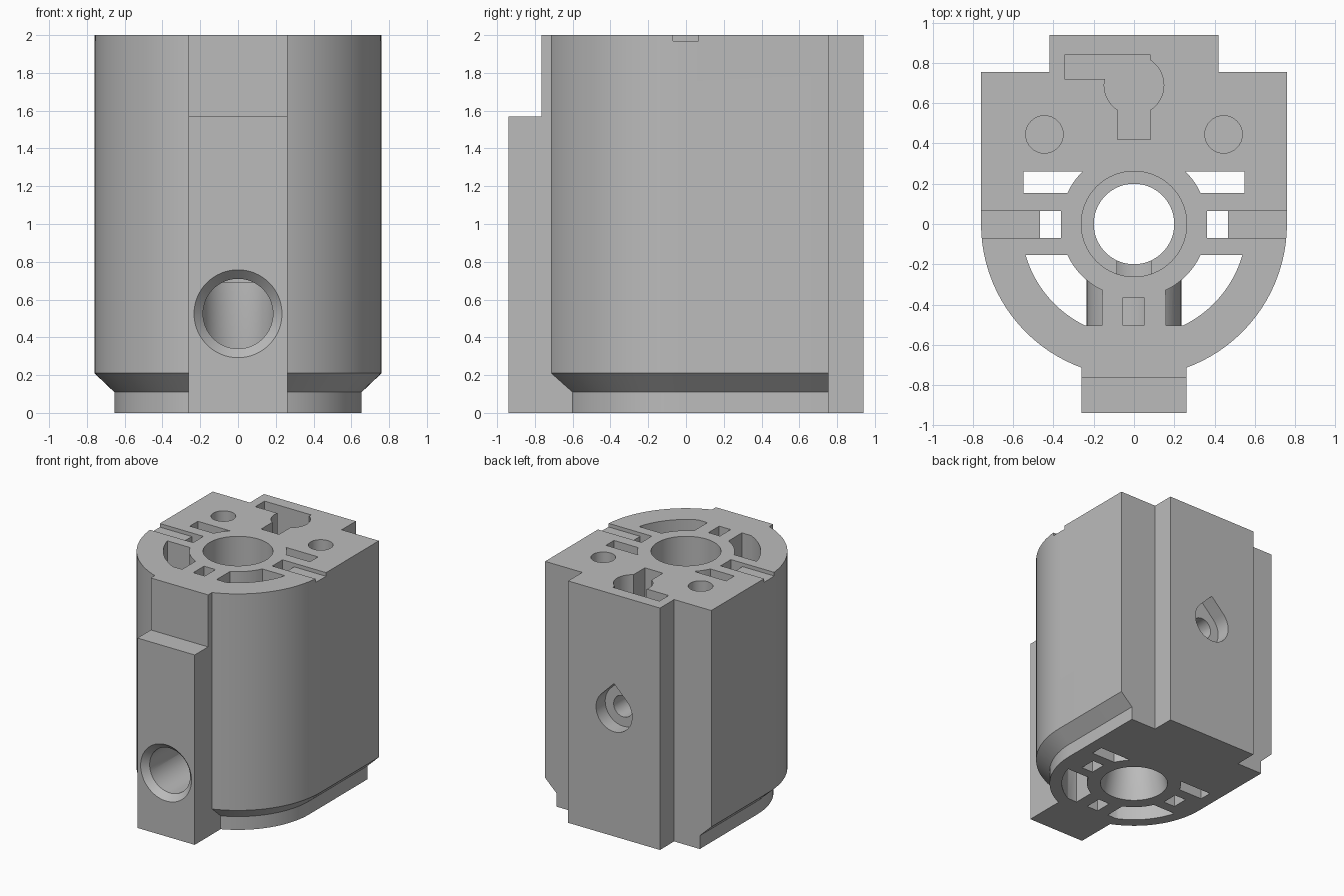
import bpy, bmesh
from math import sin, cos, asin, degrees, radians, pi

if "Cube" in bpy.data.objects:
    bpy.data.objects.remove(bpy.data.objects["Cube"], do_unlink=True)

mat = bpy.data.materials.new("plain grey")
mat.use_nodes = True
GREY = (0.5, 0.5, 0.5, 1)
mat.diffuse_color = GREY
mat.node_tree.nodes["Principled BSDF"].inputs["Base Color"].default_value = GREY


def arc(r, start, end, n=24, cx=0, cy=0):
    angles = [radians(start + (end - start) * i / n) for i in range(n + 1)]
    return [(cx + r * cos(a), cy + r * sin(a)) for a in angles]


def circle(r, cx=0, cy=0, n=64):
    return arc(r, 0, 360, n, cx, cy)[:-1]


def rect(x0, x1, y0, y1):
    return [(x0, y0), (x1, y0), (x1, y1), (x0, y1)]


def mirror(pts):
    return [(-x, y) for x, y in pts]


def loft(name, layers, axis="Z"):
    """Closed solid through (height, outline) layers along z or y."""
    bm = bmesh.new()
    rings = []
    for h, pts in layers:
        rings.append([bm.verts.new((x, y, h) if axis == "Z" else (x, h, y)) for x, y in pts])
    n = len(rings[0])
    bm.faces.new(rings[0])
    bm.faces.new(rings[-1])
    for a, b in zip(rings, rings[1:]):
        for i in range(n):
            j = (i + 1) % n
            bm.faces.new((a[i], a[j], b[j], b[i]))
    bmesh.ops.recalc_face_normals(bm, faces=bm.faces)
    mesh = bpy.data.meshes.new(name)
    bm.to_mesh(mesh)
    bm.free()
    mesh.materials.append(mat)
    ob = bpy.data.objects.new(name, mesh)
    bpy.context.collection.objects.link(ob)
    return ob


def prism(name, pts, lo, hi, axis="Z"):
    return loft(name, [(lo, pts), (hi, pts)], axis)


def combine(target, tool, operation):
    mod = target.modifiers.new("bool", "BOOLEAN")
    mod.operation, mod.solver, mod.object = operation, "EXACT", tool
    bpy.context.view_layer.objects.active = target
    bpy.ops.object.modifier_apply(modifier=mod.name)
    bpy.data.objects.remove(tool, do_unlink=True)


def add(tool):
    combine(housing, tool, "UNION")


def cut(tool):
    combine(housing, tool, "DIFFERENCE")


# Main body: square back, round front, stepped and chamfered foot
def body_outline(r):
    return [(-r, 0.755)] + arc(r, 180, 360, 48) + [(r, 0.755)]


housing = loft("housing", [(0, body_outline(0.655)), (0.11, body_outline(0.655)),
                           (0.21, body_outline(0.76)), (2, body_outline(0.76))])

# Back and front bosses
add(prism("back_boss", rect(-0.42, 0.42, 0.6, 0.94), 0, 2))
front_side = [(-0.94, 0), (-0.6, 0), (-0.6, 2), (-0.765, 2), (-0.765, 1.57), (-0.94, 1.57)]
boss = loft("front_boss", [(-0.262, front_side), (0.262, front_side)])
for v in boss.data.vertices:
    v.co = (v.co.z, v.co.x, v.co.y)
boss.data.flip_normals()
bm = bmesh.new()
bm.from_mesh(boss.data)
bmesh.ops.recalc_face_normals(bm, faces=bm.faces)
bm.to_mesh(boss.data)
bm.free()
add(boss)

# Through pockets around the central tube, on both sides
RING, OUTER = 0.365, 0.56


def at(y, r):
    return degrees(asin(y / r))


crescent = (arc(OUTER, at(-0.155, OUTER), at(-0.505, OUTER))
            + [(0.158, -0.505)]
            + arc(RING, -64.4, at(-0.155, RING), 12))
back_slot = [(0.55, 0.155), (0.55, 0.26)] + arc(RING, at(0.26, RING), at(0.155, RING), 8)
side_slot = rect(0.362, 0.468, -0.07, 0.065)
for shape in (crescent, back_slot, side_slot):
    for pts in (shape, mirror(shape)):
        cut(prism("pocket", pts, -0.1, 2.1))
cut(prism("front_slot", rect(-0.055, 0.05, -0.505, -0.365), -0.1, 2.1))

# Shallow grooves across the top
groove = rect(0.362, 0.9, -0.07, 0.065)
for pts in (groove, mirror(groove)):
    cut(prism("groove", pts, 1.97, 2.1))

# Blind holes and keyed recess in the top
for side in (-1, 1):
    cut(prism("screw_hole", circle(0.093, side * 0.445, 0.445, 32), 1.4, 2.1))
key = ([(-0.345, 0.72), (-0.345, 0.84), (0.082, 0.84)]
       + arc(0.148, 56.4, -56.4, 20, 0, 0.69)
       + [(0.082, 0.42), (-0.082, 0.42)]
       + arc(0.148, 236.4, 168.3, 14, 0, 0.69))
cut(prism("key_recess", key, 1.5, 2.1))

# Front pipe through the pockets, with its bore and countersink
PORT_Z = 0.525
add(prism("front_pipe", circle(0.235, 0, PORT_Z), -0.65, -0.2, "Y"))
cut(loft("front_port", [(-1, circle(0.29, 0, PORT_Z)), (-0.89, circle(0.185, 0, PORT_Z)),
                        (-0.05, circle(0.185, 0, PORT_Z))], "Y"))

# Stepped central bore, flared at the foot
cut(loft("central_bore", [(-0.1, circle(0.28)), (0, circle(0.26)), (0.3, circle(0.2)),
                          (0.69, circle(0.2)), (0.69, circle(0.262)), (2.1, circle(0.262))]))

# Teardrop port in the back with a narrow passage to the bore
PORT_BACK = 1.03
teardrop = arc(0.165, 135, 405, 40, 0, PORT_BACK) + [(0, PORT_BACK + 0.165 * 2 ** 0.5)]
cut(prism("back_port", teardrop, 0.82, 1.1, "Y"))
cut(prism("back_passage", circle(0.088, 0, PORT_BACK, 32), 0.1, 0.9, "Y"))

# Smooth the round walls, keep the edges crisp
bpy.ops.object.select_all(action="DESELECT")
housing.select_set(True)
bpy.context.view_layer.objects.active = housing
bpy.ops.object.shade_smooth_by_angle(angle=pi / 6)
